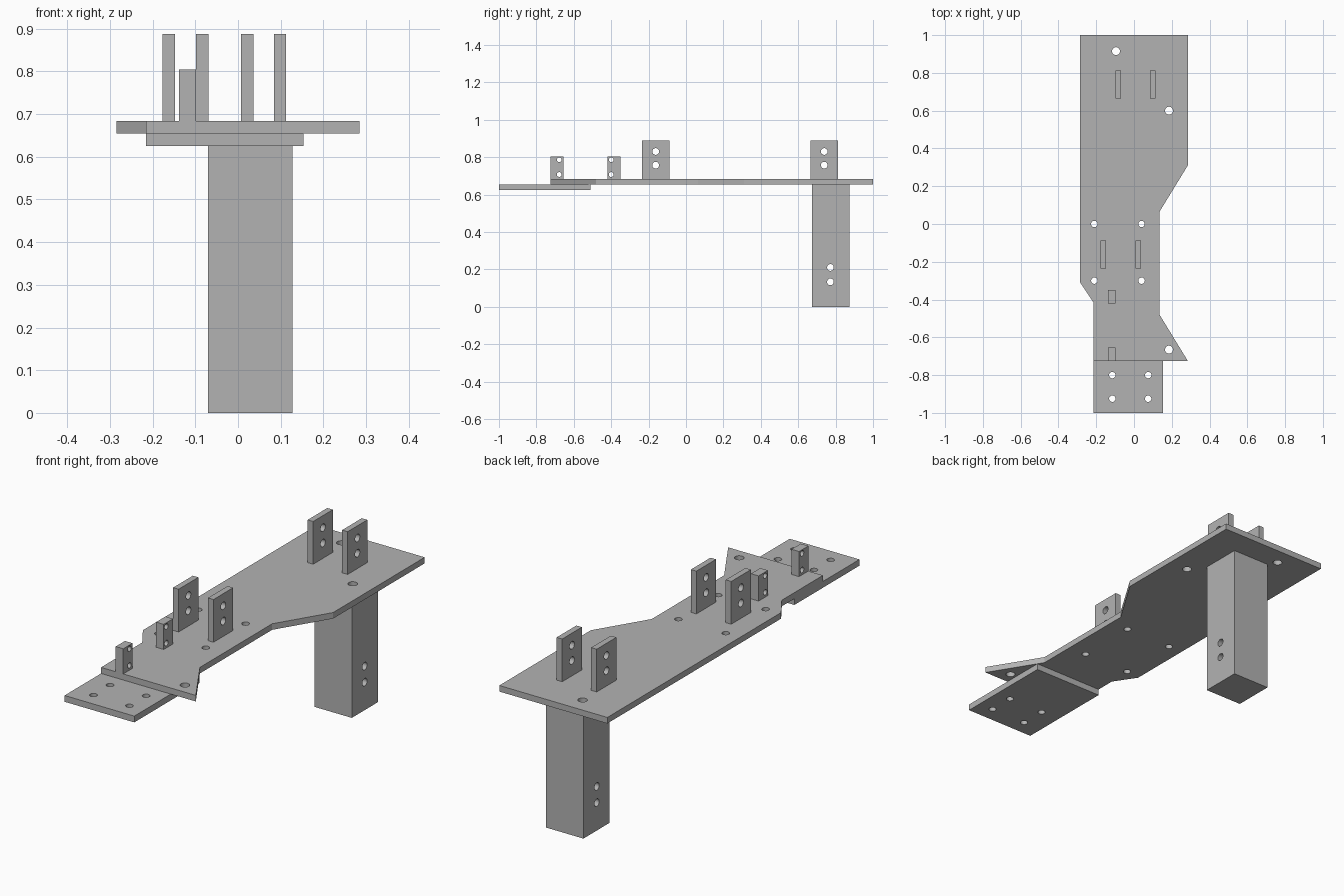
import bpy, bmesh, math
from mathutils import Matrix

cube = bpy.data.objects.get("Cube")
if cube:
    bpy.data.objects.remove(cube, do_unlink=True)

# Single grey material
grey = bpy.data.materials.new("plain grey")
grey.use_nodes = True
colour = (0.45, 0.45, 0.45, 1)
grey.diffuse_color = colour
grey.node_tree.nodes["Principled BSDF"].inputs["Base Color"].default_value = colour

# Turns a profile drawn in (y, z) so that it is extruded along x
ALONG_X = Matrix(((0, 0, 1, 0), (1, 0, 0, 0), (0, 1, 0, 0), (0, 0, 0, 1)))
ALONG_Z = Matrix.Identity(4)


def rect(a0, a1, b0, b1):
    return [(a0, b0), (a1, b0), (a1, b1), (a0, b1)]


def circle(u, v, r, sides=24):
    angles = [math.tau * i / sides for i in range(sides)]
    return [(u + r * math.cos(a), v + r * math.sin(a)) for a in angles]


def drilled_part(name, outline, holes, start, end, turn):
    """Extrude an outline with round (u, v, radius) holes from start to end."""
    curve = bpy.data.curves.new(name + "_profile", 'CURVE')
    curve.dimensions = '2D'
    curve.fill_mode = 'BOTH'
    curve.extrude = (end - start) / 2
    for loop in [outline] + [circle(*h) for h in holes]:
        spline = curve.splines.new('POLY')
        spline.points.add(len(loop) - 1)
        for point, (u, v) in zip(spline.points, loop):
            point.co = (u, v, 0, 1)
        spline.use_cyclic_u = True
    helper = bpy.data.objects.new(name + "_profile", curve)
    bpy.context.scene.collection.objects.link(helper)
    depsgraph = bpy.context.evaluated_depsgraph_get()
    mesh = bpy.data.meshes.new_from_object(helper.evaluated_get(depsgraph))
    bpy.data.objects.remove(helper, do_unlink=True)
    bpy.data.curves.remove(curve)

    bm = bmesh.new()
    bm.from_mesh(mesh)
    bmesh.ops.remove_doubles(bm, verts=bm.verts, dist=0.0001)
    bm.transform(turn @ Matrix.Translation((0, 0, (start + end) / 2)))
    bmesh.ops.recalc_face_normals(bm, faces=bm.faces)
    bm.to_mesh(mesh)
    bm.free()
    mesh.name = name
    mesh.materials.clear()
    mesh.materials.append(grey)
    part = bpy.data.objects.new(name, mesh)
    bpy.context.scene.collection.objects.link(part)
    bpy.ops.object.select_all(action='DESELECT')
    part.select_set(True)
    bpy.context.view_layer.objects.active = part
    bpy.ops.object.shade_smooth_by_angle(angle=math.radians(30))
    return part


BOTTOM, MIDDLE, TOP = 0.625, 0.655, 0.684

# Main plate with waist and pointed front corner
outline = [(-0.285, 1), (-0.285, -0.31), (-0.215, -0.415), (-0.215, -0.725),
           (0.285, -0.725), (0.135, -0.48), (0.135, 0.065), (0.285, 0.31), (0.285, 1)]
holes = [(-0.095, 0.915, 0.021), (0.185, 0.6, 0.021), (0.185, -0.665, 0.021)]
holes += [(x, y, 0.017) for x in (-0.21, 0.04) for y in (0, -0.3)]
drilled_part("main_plate", outline, holes, MIDDLE, TOP, ALONG_Z)

# Lower front plate
holes = [(x, y, 0.017) for x in (-0.115, 0.075) for y in (-0.8, -0.925)]
drilled_part("front_plate", rect(-0.215, 0.153, -1, -0.51), holes, BOTTOM, MIDDLE, ALONG_Z)

# Square post under the back
drilled_part("post", rect(0.675, 0.873, 0, MIDDLE),
             [(0.772, z, 0.018) for z in (0.133, 0.21)], -0.07, 0.128, ALONG_X)

# Two pairs of tall brackets
for pair, y, xs in (("back", 0.739, (-0.098, 0.084)), ("middle", -0.162, (-0.177, 0.007))):
    for side, x in zip(("right", "left"), xs):
        drilled_part(f"{pair}_{side}_bracket", rect(y - 0.074, y + 0.074, TOP, 0.888),
                     [(y, z, 0.018) for z in (0.757, 0.83)], x, x + 0.029, ALONG_X)

# Two small blocks, holes set towards each other's far and near edges
for name, y, hole_y in (("front_block", -0.725, -0.678), ("rear_block", -0.42, -0.4)):
    drilled_part(name, rect(y, y + 0.07, TOP, 0.804),
                 [(hole_y, z, 0.013) for z in (0.707, 0.786)], -0.138, -0.098, ALONG_X)
